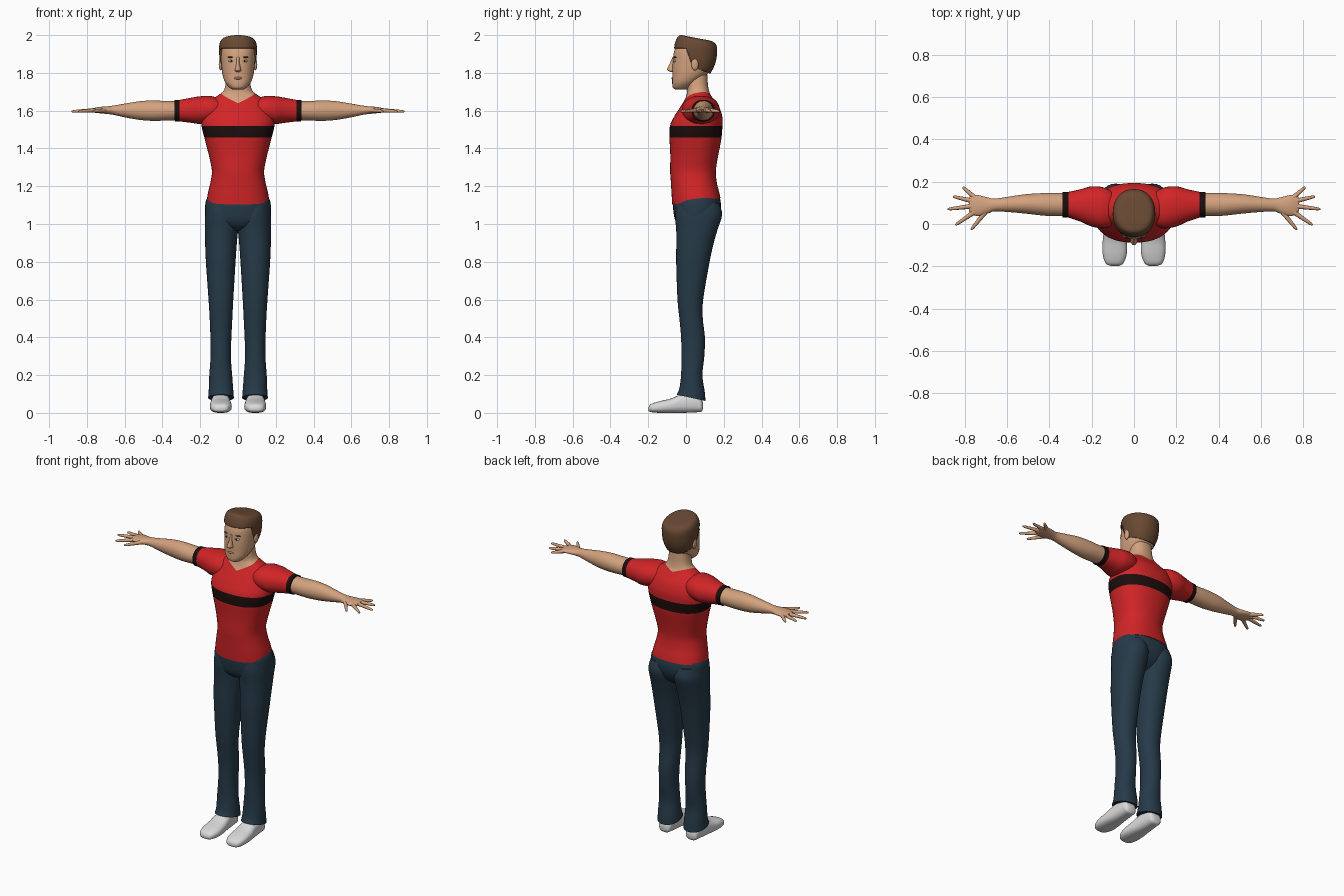
import bpy
import bmesh
from math import cos, sin, pi, radians
from mathutils import Matrix, Vector

cube = bpy.data.objects.get("Cube")
if cube:
    bpy.data.objects.remove(cube, do_unlink=True)


def material(name, red, green, blue):
    mat = bpy.data.materials.new(name)
    mat.use_nodes = True
    colour = (red, green, blue, 1)
    mat.diffuse_color = colour
    shader = mat.node_tree.nodes["Principled BSDF"]
    shader.inputs["Base Color"].default_value = colour
    shader.inputs["Roughness"].default_value = 0.8
    return mat


SKIN = material("skin", .65, .36, .21)
RED = material("shirt red", .64, .018, .02)
BLACK = material("trim black", .012, .004, .004)
NAVY = material("trouser navy", .019, .042, .065)
WHITE = material("shoe white", .7, .7, .7)
HAIR = material("hair brown", .14, .066, .033)
LIP = material("lip pink", .45, .18, .12)
DARK = material("iris dark", .03, .02, .015)


def smooth_rows(rows, steps):
    """Catmull-Rom interpolation through every cross-section row."""
    rows = [tuple(r) + (0,) * (6 - len(r)) for r in rows]
    result = []
    for i in range(len(rows) - 1):
        before, start = rows[max(i - 1, 0)], rows[i]
        end, after = rows[i + 1], rows[min(i + 2, len(rows) - 1)]
        for k in range(steps):
            t = k / steps
            result.append([
                b + t * (c - a) / 2 + t * t * (a - 2.5 * b + 2 * c - d / 2)
                + t ** 3 * (1.5 * (b - c) + (d - a) / 2)
                for a, b, c, d in zip(before, start, end, after)])
    result.append(rows[-1])
    return result


def loft(rows, axis="z", power=2.0, sides=32, steps=4, matrix=None):
    """Skin rounded sections: (position, a min, a max, b min, b max, slope)."""
    bm = bmesh.new()
    rings = []
    for pos, a0, a1, b0, b1, slope in smooth_rows(rows, steps):
        ring = []
        for k in range(sides):
            angle = 2 * pi * k / sides
            c, s = round(cos(angle), 6), round(sin(angle), 6)
            a = abs(c) ** (2 / power) * (1 if c >= 0 else -1) * (a1 - a0) / 2
            b = abs(s) ** (2 / power) * (1 if s >= 0 else -1) * (b1 - b0) / 2
            p = pos + slope * b
            a, b = a + (a0 + a1) / 2, b + (b0 + b1) / 2
            place = {"x": (p, a, b), "y": (a, p, b), "z": (a, b, p)}[axis]
            ring.append(bm.verts.new(place))
        rings.append(ring)
    for low, high in zip(rings, rings[1:]):
        for k in range(sides):
            n = (k + 1) % sides
            bm.faces.new((low[k], low[n], high[n], high[k]))
    bm.faces.new(rings[0])
    bm.faces.new(rings[-1])
    if matrix:
        bm.transform(matrix)
    return bm


def sym(rows):
    """Expand half-width rows to sections symmetric in x."""
    return [(r[0], -r[1], r[1], *r[2:]) for r in rows]


def cut(bm, point, normal, keep=lambda c: True):
    """Split the faces chosen by a rule along a plane."""
    faces = [f for f in bm.faces if keep(f.calc_center_median())]
    geom = set(faces)
    for f in faces:
        geom.update(f.edges)
        geom.update(f.verts)
    bmesh.ops.bisect_plane(bm, geom=list(geom), dist=1e-5,
                           plane_co=point, plane_no=normal)


def finish(name, bm, mats, rule=None, mirror=False):
    bmesh.ops.recalc_face_normals(bm, faces=bm.faces[:])
    if rule:
        for f in bm.faces:
            f.material_index = rule(f.calc_center_median())
    mesh = bpy.data.meshes.new(name)
    bm.to_mesh(mesh)
    bm.free()
    for mat in mats:
        mesh.materials.append(mat)
    mesh.shade_smooth()
    mesh.set_sharp_from_angle(angle=radians(50))
    obj = bpy.data.objects.new(name, mesh)
    bpy.context.scene.collection.objects.link(obj)
    if mirror:
        mod = obj.modifiers.new("Mirror", "MIRROR")
        mod.use_mirror_merge = False
    return obj


def ellipsoid(name, centre, radii, mat, mirror=True):
    bm = bmesh.new()
    place = Matrix.Translation(centre) @ Matrix.Diagonal((*radii, 1))
    bmesh.ops.create_uvsphere(bm, u_segments=16, v_segments=10, radius=1, matrix=place)
    finish(name, bm, [mat], mirror=mirror)


# Shirt body running up into the neck, with chest stripe and V collar
torso = loft(sym([
    (1.12, .166, -.073, .183, .13), (1.16, .16, -.076, .176, .06),
    (1.22, .146, -.08, .163), (1.28, .138, -.084, .158),
    (1.35, .151, -.083, .168), (1.41, .166, -.085, .18),
    (1.457, .178, -.088, .188), (1.52, .193, -.085, .193),
    (1.57, .19, -.062, .192), (1.62, .172, -.03, .175),
    (1.655, .145, -.008, .15), (1.685, .1, .003, .13),
    (1.705, .077, .006, .122), (1.74, .066, .003, .116),
    (1.8, .062, .003, .112)]), power=2.3, sides=40)


def collar(c):
    return 1.64 + .42 * abs(c.x) + .25 * (c.y + .015)


for side in (1, -1):
    cut(torso, (0, -.015, 1.64), (-.42 * side, -.25, 1),
        lambda c: c.x * side > 0 and c.z > 1.6)


def shirt_colour(c):
    if c.z > collar(c):
        return 2
    return 1 if 1.457 < c.z < 1.52 else 0


finish("shirt_body", torso, [RED, BLACK, SKIN], shirt_colour)

# Sleeves with dark cuffs
sleeve = loft([
    (.08, .0, .14, 1.56, 1.655), (.14, -.02, .172, 1.54, 1.677),
    (.2, -.012, .178, 1.53, 1.676), (.25, .01, .165, 1.536, 1.668),
    (.31, .03, .152, 1.543, 1.657), (.337, .031, .151, 1.544, 1.656)],
    axis="x", power=2.2)
finish("sleeves", sleeve, [RED, BLACK], lambda c: int(c.x > .31), True)

# Bare arms widening into palms
arm = loft([
    (.32, .038, .146, 1.55, 1.65), (.4, .038, .147, 1.547, 1.652),
    (.45, .042, .145, 1.546, 1.654), (.52, .05, .14, 1.551, 1.65),
    (.6, .057, .128, 1.565, 1.637), (.66, .06, .12, 1.578, 1.627),
    (.69, .05, .125, 1.582, 1.623), (.73, .038, .135, 1.586, 1.62),
    (.765, .043, .138, 1.59, 1.614), (.78, .06, .125, 1.595, 1.609)], axis="x")
finish("arms", arm, [SKIN], mirror=True)

# Spread fingers and thumb: base x, base y, tip x, tip y
for label, bx, by, tx, ty in (
        ("little", .75, .122, .81, .175), ("ring", .76, .108, .855, .13),
        ("middle", .76, .085, .882, .07), ("index", .75, .06, .845, -.005),
        ("thumb", .7, .06, .77, -.027)):
    base, tip = Vector((bx, by, 1.602)), Vector((tx, ty, 1.596))
    reach = tip - base
    turn = reach.to_track_quat("Z", "Y").to_matrix().to_4x4()
    rows = [(reach.length * t, -r, r, -r, r)
            for t, r in ((0, .012), (.5, .0095), (.9, .007), (1, .003))]
    finger = loft(rows, sides=10, steps=2, matrix=Matrix.Translation(base) @ turn)
    finish(label + "_fingers", finger, [SKIN], mirror=True)

# Trousers: hips and two flared legs
hips = loft(sym([
    (.965, .05, .0, .09), (.985, .12, -.035, .13), (1.02, .168, -.058, .163),
    (1.08, .175, -.068, .184), (1.13, .167, -.067, .178, .1),
    (1.16, .14, -.05, .15, .1)]), power=2.3)
finish("trouser_hips", hips, [NAVY])
leg = loft([
    (.08, .022, .158, -.05, .103, -.22), (.12, .025, .155, -.036, .099, -.1),
    (.2, .031, .152, -.026, .087), (.3, .038, .145, -.025, .097),
    (.4, .035, .146, -.026, .1), (.5, .03, .15, -.035, .089),
    (.6, .025, .156, -.045, .091), (.8, .013, .17, -.052, .125),
    (.9, .006, .174, -.051, .147), (.97, .0, .175, -.052, .167),
    (1.05, .0, .174, -.058, .191), (1.11, .02, .16, -.05, .175)], power=2.15)
finish("trouser_legs", leg, [NAVY], mirror=True)

# Shoes
shoe = loft([
    (-.198, .07, .11, .012, .03), (-.185, .05, .135, .004, .047),
    (-.14, .034, .148, .0, .062), (-.08, .035, .148, .0, .076),
    (-.02, .042, .142, .0, .1), (.05, .048, .136, .003, .105),
    (.08, .055, .13, .006, .075), (.09, .07, .115, .02, .05)],
    axis="y", power=2.6)
finish("shoes", shoe, [WHITE], mirror=True)

# Head and facial features
head = loft(sym([
    (1.712, .03, -.055, .0), (1.723, .046, -.07, .03),
    (1.75, .068, -.073, .06), (1.79, .082, -.072, .11),
    (1.83, .087, -.072, .135), (1.87, .09, -.069, .147),
    (1.91, .09, -.064, .147), (1.94, .083, -.05, .138),
    (1.97, .05, -.015, .1)]), power=2.2)
finish("head", head, [SKIN])
nose = loft(sym([
    (1.805, .008, -.08, -.06), (1.812, .017, -.097, -.05),
    (1.822, .015, -.1, -.05), (1.85, .009, -.086, -.05),
    (1.885, .008, -.071, -.05)]), sides=16)
finish("nose", nose, [SKIN])
ellipsoid("ears", (.092, .047, 1.845), (.01, .019, .032), SKIN)
ellipsoid("eyes", (.035, -.058, 1.863), (.015, .01, .007), WHITE)
ellipsoid("irises", (.035, -.063, 1.863), (.006, .007, .006), DARK)
ellipsoid("eyebrows", (.037, -.056, 1.883), (.02, .01, .004), HAIR)
ellipsoid("lips", (0, -.066, 1.772), (.024, .011, .008), LIP, False)

# Hair shell trimmed to the forehead, sideburns and nape
hair = loft(sym([
    (1.78, .068, .0, .12), (1.83, .088, -.03, .147), (1.87, .097, -.05, .16),
    (1.91, .1, -.06, .165), (1.94, .1, -.062, .163),
    (1.965, .094, -.054, .15, -.05), (1.983, .078, -.04, .125, -.14),
    (1.99, .04, -.022, .08, -.2)]), power=2.2)
cut(hair, (0, 0, 1.93), (0, 0, 1))
cut(hair, (0, 0, 1.93), (0, 1, .35))
cut(hair, (0, .03, 1.835), (0, .4, 1))
bare = []
for f in hair.faces:
    c = f.calc_center_median()
    face_side = c.z < 1.93 and c.y < (1.93 - c.z) * .35
    if face_side or c.z < 1.835 - (c.y - .03) * .4:
        bare.append(f)
bmesh.ops.delete(hair, geom=bare, context="FACES")
shell = finish("hair", hair, [HAIR]).modifiers.new("Thickness", "SOLIDIFY")
shell.thickness = .013
